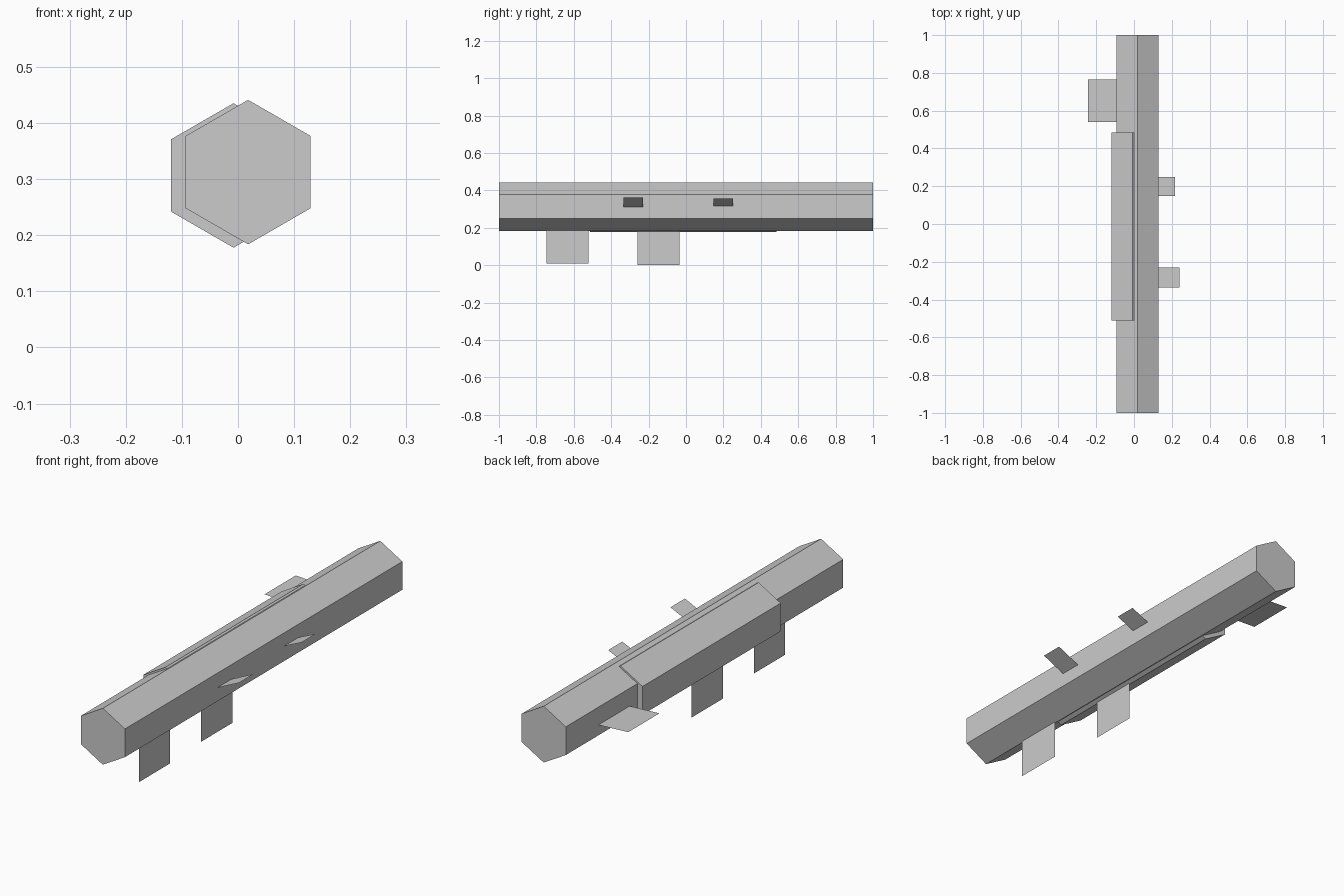
import bpy, bmesh
from math import sin, cos, pi

if "Cube" in bpy.data.objects:
    bpy.data.objects.remove(bpy.data.objects["Cube"])


def make_object(name, bm):
    mesh = bpy.data.meshes.new(name)
    bm.to_mesh(mesh)
    bm.free()
    obj = bpy.data.objects.new(name, mesh)
    bpy.context.collection.objects.link(obj)
    return obj


def hex_prism(name, x, z, r, y0, y1):
    """Six-sided log along y with a point at the top."""
    bm = bmesh.new()
    ring = [bm.verts.new((x + r * sin(i * pi / 3), y0, z + r * cos(i * pi / 3)))
            for i in range(6)]
    base = bm.faces.new(ring)
    new = bmesh.ops.extrude_face_region(bm, geom=[base], use_keep_orig=True)["geom"]
    for v in new:
        if isinstance(v, bmesh.types.BMVert):
            v.co.y = y1
    bmesh.ops.recalc_face_normals(bm, faces=bm.faces)
    return make_object(name, bm)


def card(name, inner, outer, y0, y1):
    """Flat single-face card swept along y from an (x, z) line."""
    bm = bmesh.new()
    pts = [(inner, y0), (outer, y0), (outer, y1), (inner, y1)]
    bm.faces.new([bm.verts.new((p[0], y, p[1])) for p, y in pts])
    return make_object(name, bm)


# Log and the shorter, slightly offset moss layer
hex_prism("log", 0.018, 0.3125, 0.1287, -1.0, 1.0)
hex_prism("moss_layer", -0.008, 0.3065, 0.1287, -0.512, 0.484)

# Hanging moss cards, tops tucked into the log
card("hanging_moss_front", (0.022, 0.225), (0.022, 0.008), -0.745, -0.52)
card("hanging_moss_middle", (-0.004, 0.225), (-0.004, 0.0), -0.26, -0.035)

# Shelf fungus cards sticking out of the sides
card("shelf_fungus_right_front", (0.13, 0.311), (0.24, 0.363), -0.335, -0.231)
card("shelf_fungus_right_back", (0.13, 0.317), (0.218, 0.357), 0.148, 0.25)
card("shelf_fungus_left", (-0.08, 0.295), (-0.244, 0.303), 0.54, 0.765)
